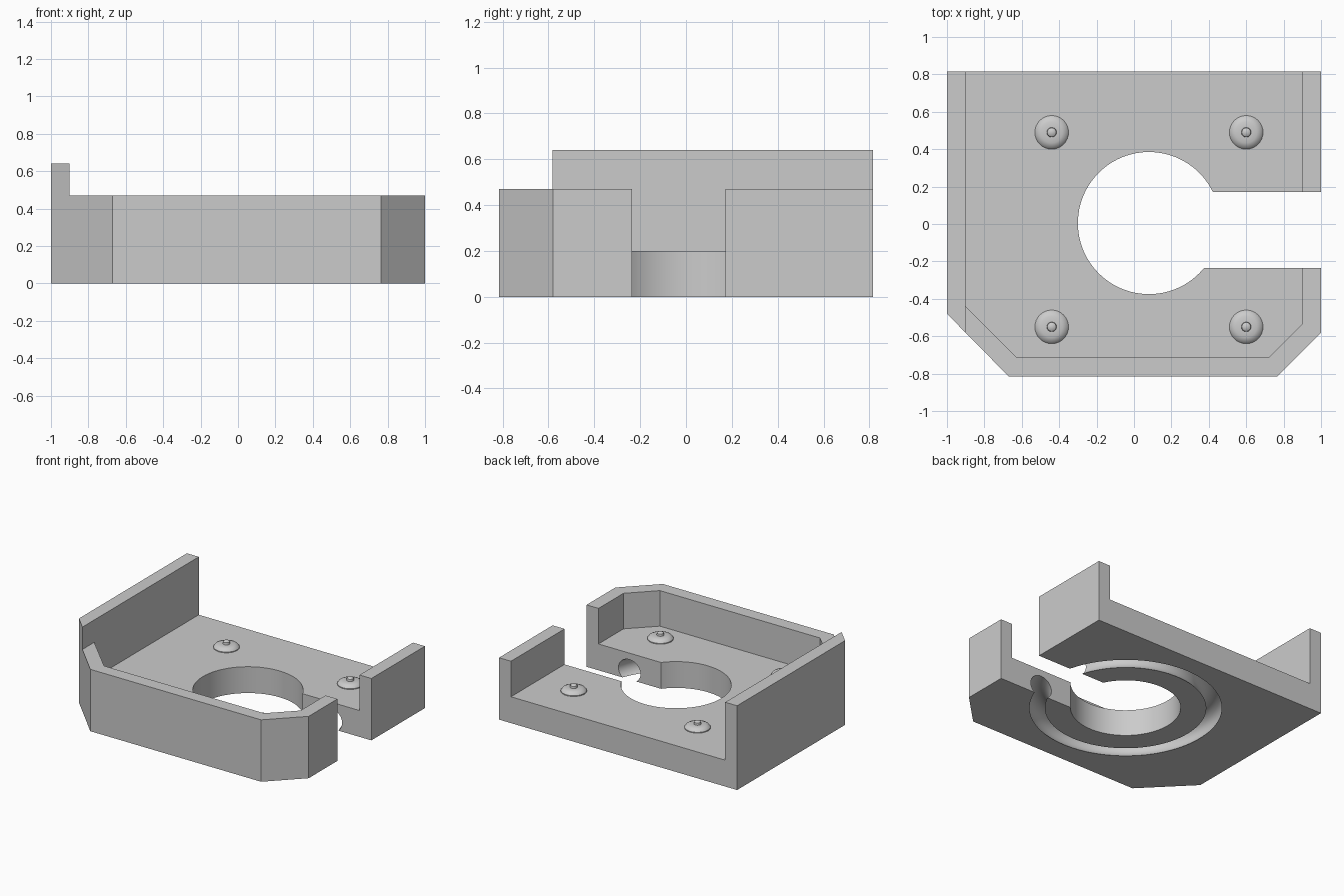
import bpy
import bmesh
import math
from mathutils import Matrix

cube = bpy.data.objects.get("Cube")
if cube:
    bpy.data.objects.remove(cube, do_unlink=True)

grey = bpy.data.materials.new("light_grey")
grey.use_nodes = True
COLOUR = (0.6, 0.6, 0.6, 1)
grey.diffuse_color = COLOUR
grey.node_tree.nodes["Principled BSDF"].inputs["Base Color"].default_value = COLOUR


def to_object(bm, name):
    bmesh.ops.recalc_face_normals(bm, faces=bm.faces)
    mesh = bpy.data.meshes.new(name)
    bm.to_mesh(mesh)
    bm.free()
    mesh.materials.append(grey)
    obj = bpy.data.objects.new(name, mesh)
    bpy.context.collection.objects.link(obj)
    return obj


def prism(name, outline, bottom, top):
    """Extrude a plan outline between two heights."""
    bm = bmesh.new()
    face = bm.faces.new([bm.verts.new((x, y, bottom)) for x, y in outline])
    ext = bmesh.ops.extrude_face_region(bm, geom=[face])
    verts = [v for v in ext["geom"] if isinstance(v, bmesh.types.BMVert)]
    bmesh.ops.translate(bm, verts=verts, vec=(0, 0, top - bottom))
    return to_object(bm, name)


def rectangle(x0, x1, y0, y1):
    return [(x0, y0), (x1, y0), (x1, y1), (x0, y1)]


def circle(cx, cy, radius, count):
    angles = [2 * math.pi * i / count for i in range(count)]
    return [(cx + radius * math.cos(a), cy + radius * math.sin(a)) for a in angles]


def activate(obj):
    bpy.ops.object.select_all(action="DESELECT")
    obj.select_set(True)
    bpy.context.view_layer.objects.active = obj


def carve(target, cutter):
    mod = target.modifiers.new("carve", "BOOLEAN")
    mod.operation = "DIFFERENCE"
    mod.solver = "EXACT"
    mod.object = cutter
    activate(target)
    bpy.ops.object.modifier_apply(modifier=mod.name)
    bpy.data.objects.remove(cutter, do_unlink=True)


FLOOR, RIM = 0.2, 0.47
HX, HY = 0.08, 0.005      # centre of the round opening

# Tray block with chamfered front corners, as tall as the high side wall
tray = prism("tray", [(-1, 0.815), (-1, -0.48), (-0.67, -0.815), (0.765, -0.815),
                      (1, -0.58), (1, 0.815)], 0, 0.64)

# Lower the rim everywhere except the high side wall
carve(tray, prism("rim_cutter", rectangle(-0.9, 2, -2, 2), RIM, 2))

# Hollow out the inside, open at the back
carve(tray, prism("pocket_cutter", [(-0.9, 2), (-0.9, -0.44), (-0.625, -0.715),
                                    (0.72, -0.715), (0.9, -0.535), (0.9, 2)], FLOOR, 2))

# Ring groove in the underside
bm = bmesh.new()
centre = Matrix.Translation((HX, HY, 0))
ring = [bm.verts.new((HX + 0.61 + u, HY, 0.066 + v)) for u, v in circle(0, 0, 0.085, 32)]
edges = [bm.edges.new((ring[i - 1], ring[i])) for i in range(len(ring))]
bmesh.ops.spin(bm, geom=ring + edges, cent=centre.translation, axis=(0, 0, 1),
               angle=2 * math.pi, steps=96, use_merge=True)
bmesh.ops.remove_doubles(bm, verts=bm.verts, dist=0.0001)
carve(tray, to_object(bm, "groove_cutter"))

# Round opening and the slot that leads out of it
carve(tray, prism("hole_cutter", circle(HX, HY, 0.38, 96), -1, 2))
carve(tray, prism("slot_cutter", rectangle(HX, 2, -0.235, 0.172), -1, 2))
activate(tray)
bpy.ops.object.shade_smooth_by_angle(angle=math.radians(30))

# Stepped round studs on the floor
PROFILE = [(0.09, -0.01), (0.09, 0.006), (0.08, 0.02), (0.057, 0.03),
           (0.026, 0.03), (0.024, 0.046), (0.012, 0.054)]


def stud(name, x, y):
    bm = bmesh.new()
    rings = [[bm.verts.new((px, py, FLOOR + h)) for px, py in circle(x, y, r, 32)]
             for r, h in PROFILE]
    for low, high in zip(rings, rings[1:]):
        for i in range(len(low)):
            bm.faces.new((low[i - 1], low[i], high[i], high[i - 1]))
    bm.faces.new(rings[0])
    bm.faces.new(rings[-1])
    activate(to_object(bm, name))
    bpy.ops.object.shade_smooth_by_angle(angle=math.radians(35))


for side, x in (("right", -0.44), ("left", 0.6)):
    for end, y in (("back", 0.49), ("front", -0.55)):
        stud(f"stud_{end}_{side}", x, y)
